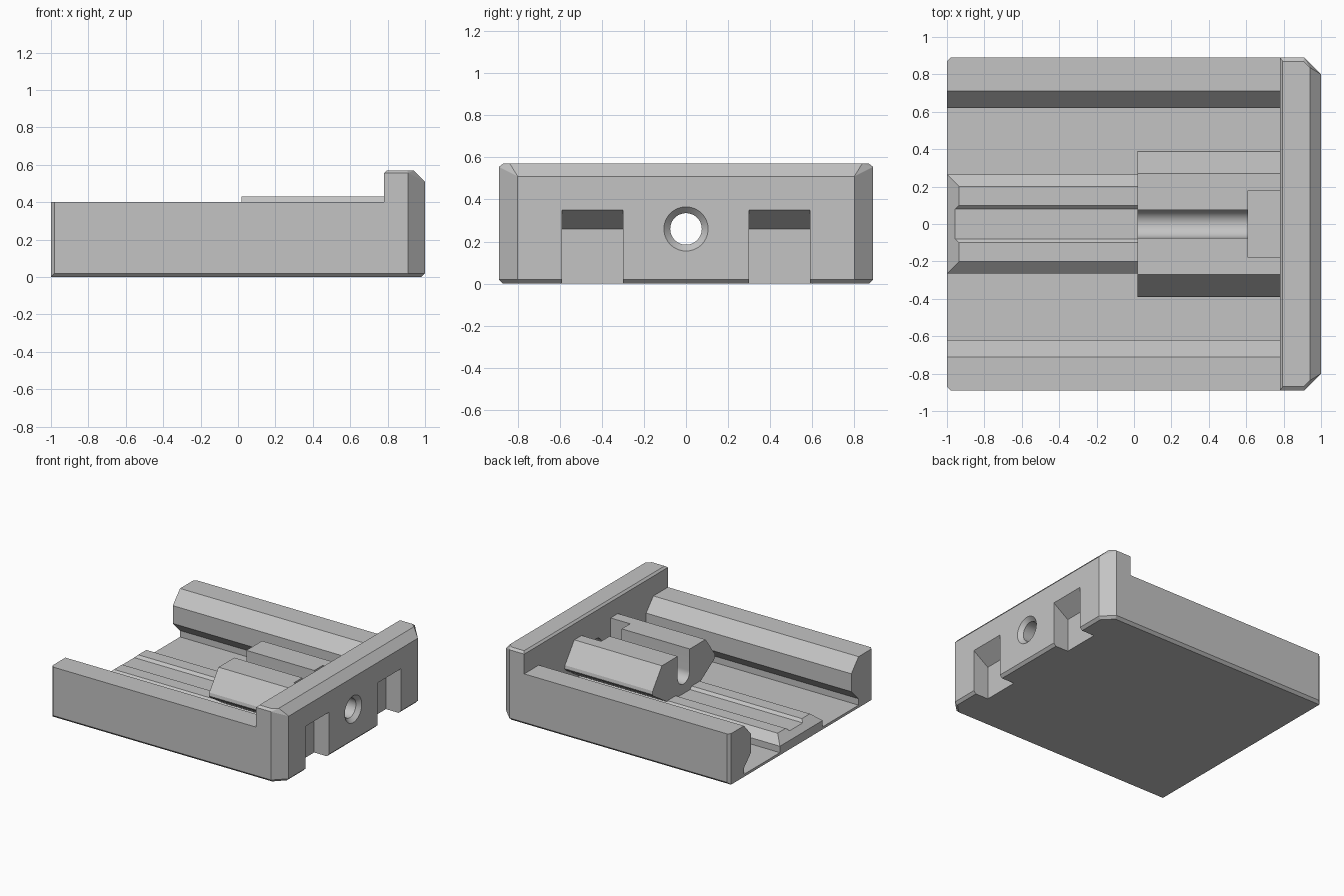
import bpy, bmesh, math
from mathutils import Matrix

old = bpy.data.objects.get("Cube")
if old:
    bpy.data.objects.remove(old, do_unlink=True)

GRAY = (0.55, 0.55, 0.55, 1)
mat = bpy.data.materials.new("plain_gray")
mat.use_nodes = True
mat.diffuse_color = GRAY
mat.node_tree.nodes["Principled BSDF"].inputs["Base Color"].default_value = GRAY


def finish(name, bm):
    bmesh.ops.recalc_face_normals(bm, faces=bm.faces)
    mesh = bpy.data.meshes.new(name)
    bm.to_mesh(mesh)
    bm.free()
    mesh.materials.append(mat)
    ob = bpy.data.objects.new(name, mesh)
    bpy.context.collection.objects.link(ob)
    return ob


def prism(points, axis, a, b):
    """Extrude a profile along x (points are y, z) or y (points are x, z)."""
    bm = bmesh.new()
    place = (lambda p, t: (t, *p)) if axis == "x" else (lambda p, t: (p[0], t, p[1]))
    face = bm.faces.new([bm.verts.new(place(p, a)) for p in points])
    out = bmesh.ops.extrude_face_region(bm, geom=[face])
    moved = [v for v in out["geom"] if isinstance(v, bmesh.types.BMVert)]
    bmesh.ops.translate(bm, verts=moved, vec=(b - a, 0, 0) if axis == "x" else (0, b - a, 0))
    return bm


def mirrored(half):
    return half + [(-y, z) for y, z in reversed(half)]


def hull(half):
    """Convex solid from points mirrored across y."""
    bm = bmesh.new()
    for x, y, z in half:
        for s in (1, -1):
            bm.verts.new((x, s * y, z))
    bmesh.ops.convex_hull(bm, input=bm.verts[:])
    bmesh.ops.dissolve_limit(bm, angle_limit=0.02, verts=bm.verts[:], edges=bm.edges[:])
    return bm


def box(x0, x1, w, z0, z1):
    return prism([(-w, z0), (w, z0), (w, z1), (-w, z1)], "x", x0, x1)


def rod(x0, x1, r0, r1, z):
    bm = bmesh.new()
    m = Matrix.Translation(((x0 + x1) / 2, 0, z)) @ Matrix.Rotation(math.pi / 2, 4, "Y")
    bmesh.ops.create_cone(bm, cap_ends=True, segments=64, radius1=r0, radius2=r1,
                          depth=x1 - x0, matrix=m)
    return bm


def cut(ob, name, bm):
    cutter = finish(name, bm)
    mod = ob.modifiers.new(name, "BOOLEAN")
    mod.operation, mod.solver, mod.object = "DIFFERENCE", "EXACT", cutter
    bpy.context.view_layer.objects.active = ob
    bpy.ops.object.modifier_apply(modifier=name)
    bpy.data.objects.remove(cutter, do_unlink=True)


W, FLOOR, HOLE_Z, HOLE_R = 0.89, 0.02, 0.26, 0.075

# Tray: thin floor with two undercut side rails
bm = prism(mirrored([(W - 0.02, 0), (W, 0.02), (W, 0.4), (0.71, 0.4), (0.62, 0.3),
                     (0.62, 0.16), (0.71, 0.07), (0.71, FLOOR)]), "x", -1, 0.78)
corners = [e for e in bm.edges if all(v.co.x < -0.99 and abs(abs(v.co.y) - W) < 0.001
                                      for v in e.verts)]
bmesh.ops.bevel(bm, geom=corners, offset=0.02, segments=1, affect="EDGES")
finish("tray", bm)

# End wall with chamfered corners and top
plan = [(0.78, W), (0.91, W), (1, 0.8)]
pts = [(x, y, 0.02) for x, y in plan]
pts += [(0.78, W - 0.02, 0), (0.905, W - 0.02, 0), (0.98, 0.795, 0)]
pts += [(0.78, W, 0.555), (0.91, W, 0.555), (1, 0.8, 0.51),
        (0.78, W - 0.015, 0.555), (0.795, 0.87, 0.57), (0.905, 0.87, 0.57), (0.94, 0.837, 0.57)]
wall = finish("end_wall", hull(pts))
for side in (-1, 1):
    a, b = sorted((side * 0.3, side * 0.59))
    cut(wall, "slot", prism([(0.87, -0.1), (1.1, -0.1), (1.1, 0.42), (0.87, 0.26)], "y", a, b))
cut(wall, "bolt_hole", rod(0.7, 1.1, HOLE_R, HOLE_R, HOLE_Z))
cut(wall, "hole_chamfer", rod(0.97, 1.01, HOLE_R, 0.115, HOLE_Z))

# Low centre strip with a shallow groove
strip = finish("centre_strip", hull([(-1, 0.265, FLOOR), (0.78, 0.265, FLOOR), (-1, 0.265, 0.07),
                                     (0.78, 0.265, 0.07), (-0.935, 0.2, 0.13), (0.78, 0.2, 0.13)]))
cut(strip, "groove", prism([(-0.08, 0.11), (0.08, 0.11), (0.11, 0.14), (-0.11, 0.14)],
                           "x", -1.1, 0.02))

# Dovetail block with an open round channel and a square pocket
block = finish("dovetail_block", prism(mirrored([(0.2, 0.12), (0.375, 0.232), (0.39, 0.25),
                                                 (0.385, 0.275), (0.27, 0.43)]), "x", 0.02, 0.78))
n = 24
arc = [(HOLE_R * math.cos(t), HOLE_Z + HOLE_R * math.sin(t))
       for t in (-math.pi * i / n for i in range(n + 1))]
cut(block, "channel", prism(arc + [(-HOLE_R, 0.6), (HOLE_R, 0.6)], "x", -0.1, 0.9))
cut(block, "pocket", box(0.61, 0.9, 0.18, 0.14, 0.6))

# Smooth only the round surfaces
bpy.ops.object.select_all(action="DESELECT")
for ob in (wall, block):
    ob.select_set(True)
bpy.context.view_layer.objects.active = block
bpy.ops.object.shade_smooth_by_angle(angle=math.radians(20))
